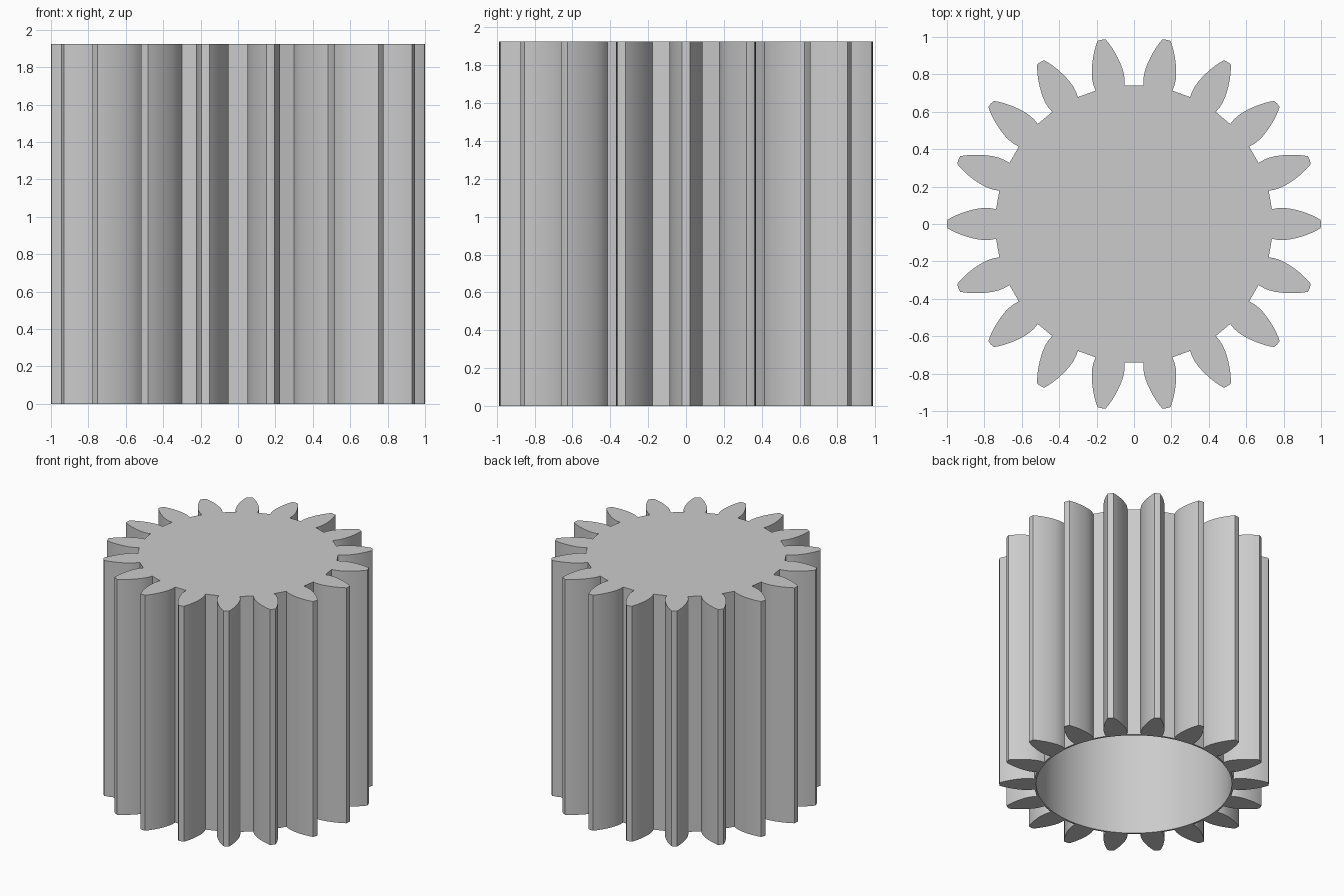
import bpy, bmesh, math

cube = bpy.data.objects.get("Cube")
if cube:
    bpy.data.objects.remove(cube, do_unlink=True)

TEETH = 18
HEIGHT = 1.925
BORE_RADIUS = 0.726
CAP = 0.02          # thickness of the closed top
BORE_SIDES = 96

# Half outline of one tooth: distance along its axis, half width
FLANK = [(0.7375, 0.079), (0.77, 0.085), (0.80, 0.086), (0.83, 0.083),
         (0.86, 0.077), (0.89, 0.069), (0.92, 0.059), (0.95, 0.047),
         (0.975, 0.035), (0.998, 0.022)]
TOOTH = [(r, -w) for r, w in FLANK] + [(1.0, 0.0)] + [(r, w) for r, w in reversed(FLANK)]

steel = bpy.data.materials.new("steel_grey")
steel.use_nodes = True
steel.diffuse_color = (0.6, 0.6, 0.6, 1)
steel.node_tree.nodes["Principled BSDF"].inputs["Base Color"].default_value = (0.6, 0.6, 0.6, 1)

bm = bmesh.new()


def ring(points, z):
    return [bm.verts.new((x, y, z)) for x, y in points]


def wall(lower, upper):
    for i in range(len(lower)):
        j = (i + 1) % len(lower)
        bm.faces.new((lower[i], lower[j], upper[j], upper[i]))


def loop_edges(verts):
    return [bm.edges.get((v, verts[i - 1])) for i, v in enumerate(verts)]


# Toothed outline, turned around the axis
outline = []
for t in range(TEETH):
    a = math.tau * t / TEETH
    outline += [(r * math.cos(a) - w * math.sin(a), r * math.sin(a) + w * math.cos(a))
                for r, w in TOOTH]
circle = [(BORE_RADIUS * math.cos(math.tau * i / BORE_SIDES),
           BORE_RADIUS * math.sin(math.tau * i / BORE_SIDES)) for i in range(BORE_SIDES)]

# Outer teeth and closed top
outer_low, outer_top = ring(outline, 0), ring(outline, HEIGHT)
wall(outer_low, outer_top)
bm.faces.new(outer_top)

# Blind bore, open at the bottom
bore_low, bore_top = ring(circle, 0), ring(circle, HEIGHT - CAP)
wall(bore_low, bore_top)
bm.faces.new(bore_top)

# Underside of the teeth, around the bore
bmesh.ops.triangle_fill(bm, use_beauty=True, use_dissolve=False,
                        edges=loop_edges(outer_low) + loop_edges(bore_low))
bmesh.ops.recalc_face_normals(bm, faces=bm.faces)

mesh = bpy.data.meshes.new("pinion_gear")
bm.to_mesh(mesh)
bm.free()
mesh.materials.append(steel)
gear = bpy.data.objects.new("pinion_gear", mesh)
bpy.context.collection.objects.link(gear)

bpy.ops.object.select_all(action="DESELECT")
gear.select_set(True)
bpy.context.view_layer.objects.active = gear
bpy.ops.object.shade_smooth_by_angle(angle=math.radians(25))
